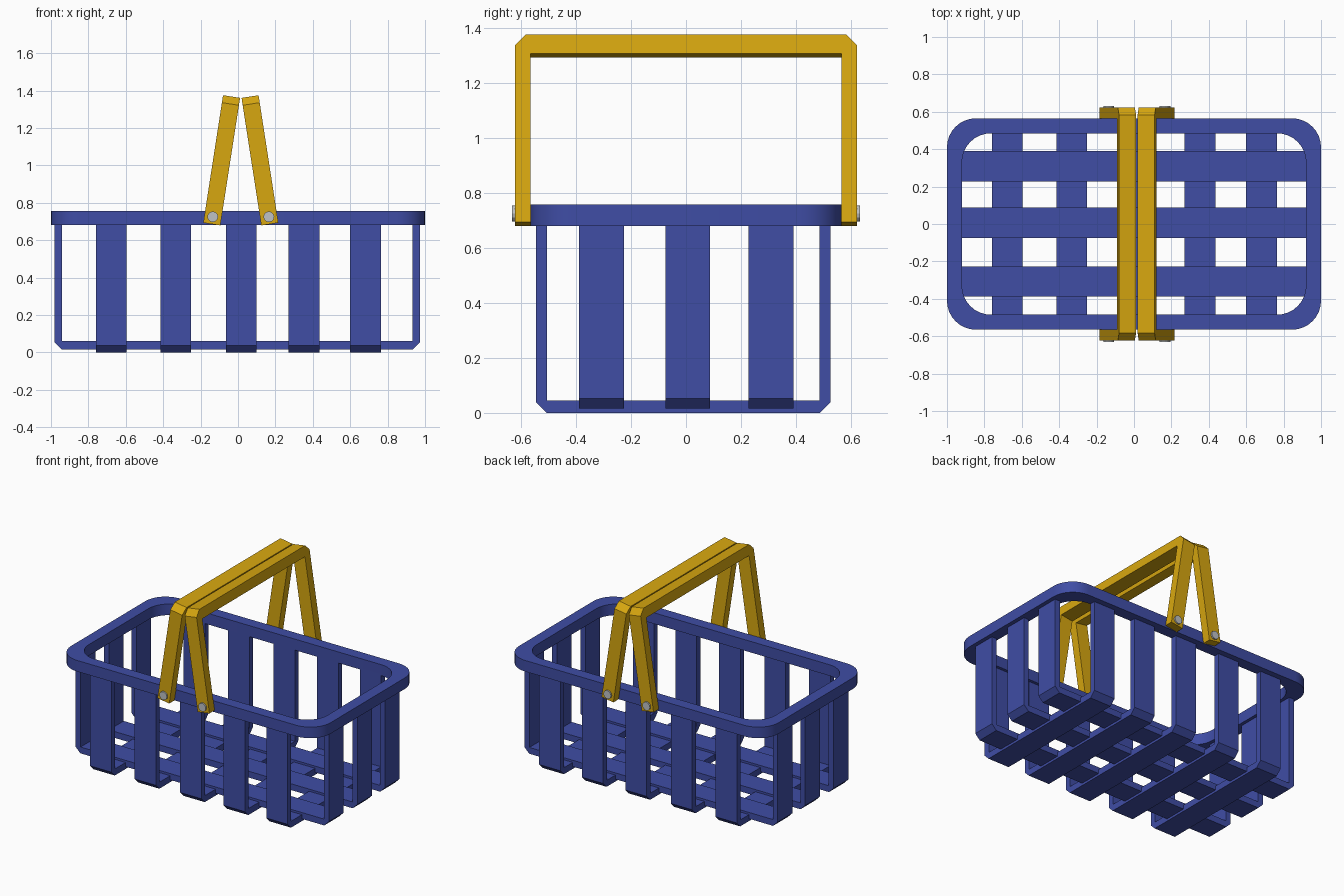
import bpy, bmesh, math
from mathutils import Vector

cube = bpy.data.objects.get("Cube")
if cube:
    bpy.data.objects.remove(cube, do_unlink=True)


def material(name, rgb):
    m = bpy.data.materials.new(name)
    m.use_nodes = True
    m.diffuse_color = (*rgb, 1)
    m.node_tree.nodes["Principled BSDF"].inputs["Base Color"].default_value = (*rgb, 1)
    return m


BLUE = material("basket blue", (0.05, 0.074, 0.376))
YELLOW = material("handle yellow", (0.68, 0.385, 0.005))
STEEL = material("bolt grey", (0.52, 0.54, 0.56))


def finish(name, bm, mat):
    bmesh.ops.recalc_face_normals(bm, faces=bm.faces)
    mesh = bpy.data.meshes.new(name)
    bm.to_mesh(mesh)
    bm.free()
    mesh.materials.append(mat)
    obj = bpy.data.objects.new(name, mesh)
    bpy.context.collection.objects.link(obj)
    return obj


def u_strip(name, mat, axis, lo, hi, z_base, z_end, wall, floor, bevel, near, far):
    """U-shaped strip running along the given axis, with chamfered outer corners.
    An end lower than the base gives an upside-down U."""
    s = 1 if z_end > z_base else -1
    profile = [(lo, z_end), (lo, z_base + s * bevel), (lo + bevel, z_base),
               (hi - bevel, z_base), (hi, z_base + s * bevel), (hi, z_end),
               (hi - wall, z_end), (hi - wall, z_base + s * floor),
               (lo + wall, z_base + s * floor), (lo + wall, z_end)]
    bm = bmesh.new()
    verts = [bm.verts.new((a, near, z) if axis == "x" else (near, a, z)) for a, z in profile]
    face = bm.faces.new(verts)
    grown = bmesh.ops.extrude_face_region(bm, geom=[face])["geom"]
    d = far - near
    move = Vector((0, d, 0)) if axis == "x" else Vector((d, 0, 0))
    bmesh.ops.translate(bm, vec=move, verts=[g for g in grown if isinstance(g, bmesh.types.BMVert)])
    return finish(name, bm, mat)


def rounded_loop(bm, hx, hy, radius, z, steps=8):
    verts = []
    for i, (sx, sy) in enumerate([(1, 1), (-1, 1), (-1, -1), (1, -1)]):
        for k in range(steps + 1):
            t = math.pi / 2 * (i + k / steps)
            verts.append(bm.verts.new((sx * (hx - radius) + radius * math.cos(t),
                                       sy * (hy - radius) + radius * math.sin(t), z)))
    return verts


# Rim: rounded rectangular ring
bm = bmesh.new()
rings = [rounded_loop(bm, hx, hy, 0.155, z) for hx, hy, z in
         [(1, 0.565, 0.68), (1, 0.565, 0.757), (0.92, 0.485, 0.757), (0.92, 0.485, 0.68)]]
n = len(rings[0])
for r in range(4):
    a, b = rings[r], rings[(r + 1) % 4]
    for i in range(n):
        j = (i + 1) % n
        bm.faces.new((a[i], a[j], b[j], b[i]))
rim = finish("rim", bm, BLUE)
bpy.context.view_layer.objects.active = rim
rim.select_set(True)
bpy.ops.object.shade_smooth_by_angle(angle=math.radians(35))
rim.select_set(False)

# Slats crossing from front to back
for i, x in enumerate((-0.677, -0.333, 0.017, 0.353, 0.682)):
    u_strip(f"cross_slat_{i + 1}", BLUE, "y", -0.545, 0.525, 0, 0.69,
            0.04, 0.045, 0.038, x - 0.082, x + 0.082)

# Slats running from side to side
for i, y in enumerate((-0.307, 0.006, 0.309)):
    u_strip(f"long_slat_{i + 1}", BLUE, "x", -0.98, 0.972, 0.016, 0.69,
            0.038, 0.044, 0.036, y - 0.081, y + 0.081)

# Two leaning handles, each with a bolt at both ends
for side, x, lean in (("right", -0.14, 1), ("left", 0.17, -1)):
    handle = u_strip(f"{side}_handle", YELLOW, "y", -0.622, 0.622, 0.69, 0,
                     0.057, 0.07, 0.04, -0.046, 0.046)
    handle.location = (x, 0, 0.686)
    handle.rotation_euler.y = lean * math.radians(8.8)
    for end, sy in (("front", -1), ("back", 1)):
        bm = bmesh.new()
        bmesh.ops.create_cone(bm, cap_ends=True, segments=12, radius1=0.029,
                              radius2=0.029, depth=0.08)
        bolt = finish(f"{side}_{end}_bolt", bm, STEEL)
        bolt.rotation_euler.x = math.pi / 2
        bolt.location = (x + lean * 0.005, sy * 0.592, 0.725)
